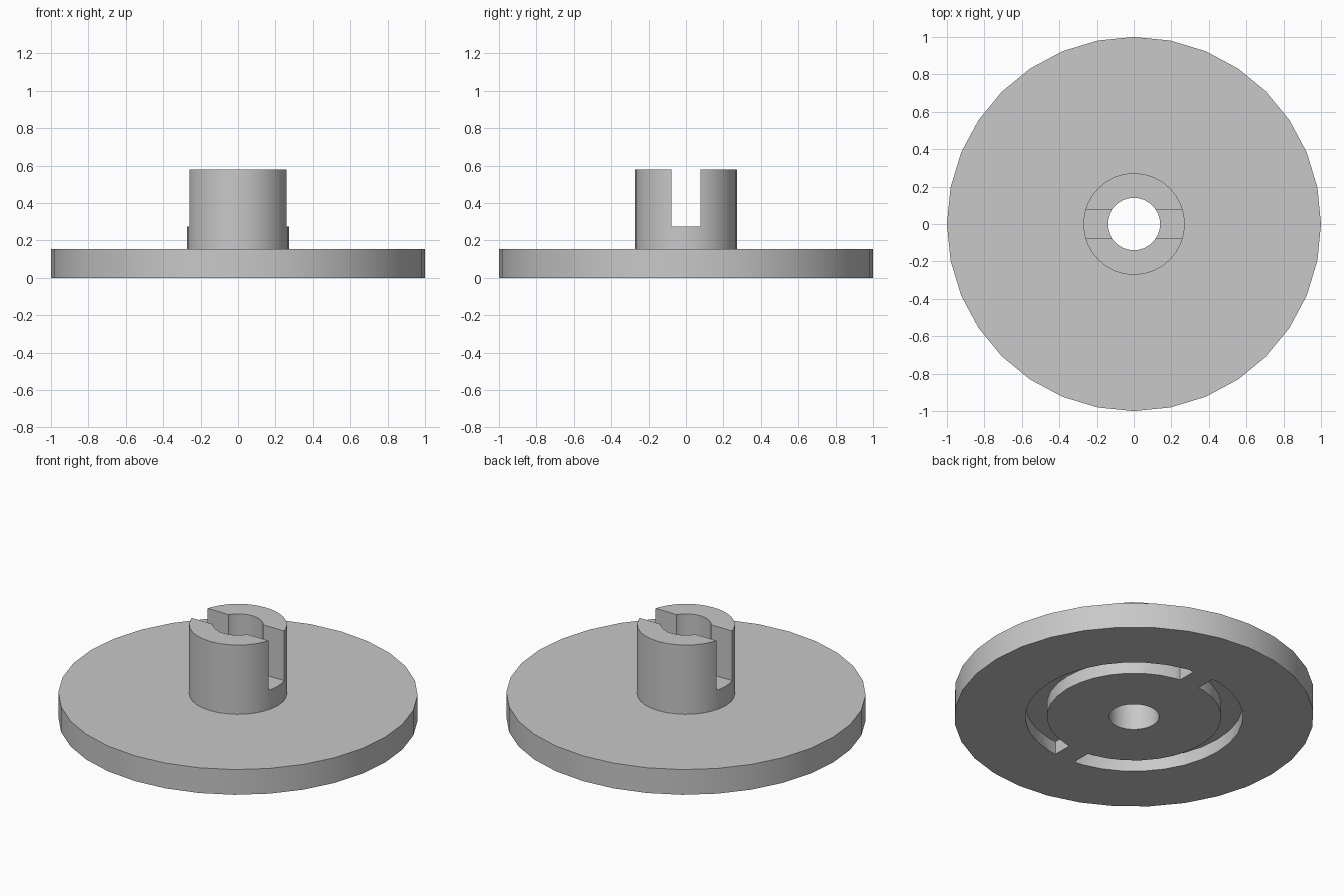
import bpy
import bmesh
from math import cos, sin, tau, radians

if "Cube" in bpy.data.objects:
    bpy.data.objects.remove(bpy.data.objects["Cube"])

SIDES = 32
BORE = 0.14
DISC_TOP = 0.155

# Single grey material
grey = bpy.data.materials.new("plain_grey")
grey.use_nodes = True
colour = (0.58, 0.58, 0.58, 1)
grey.diffuse_color = colour
grey.node_tree.nodes["Principled BSDF"].inputs["Base Color"].default_value = colour


def finish(name, bm):
    bmesh.ops.recalc_face_normals(bm, faces=bm.faces)
    mesh = bpy.data.meshes.new(name)
    bm.to_mesh(mesh)
    bm.free()
    mesh.materials.append(grey)
    obj = bpy.data.objects.new(name, mesh)
    bpy.context.collection.objects.link(obj)
    return obj


def ring(name, inner, outer, low, high):
    """Tube of rectangular section around the z axis."""
    bm = bmesh.new()
    section = [(inner, low), (outer, low), (outer, high), (inner, high)]
    loops = []
    for i in range(SIDES):
        a = tau * i / SIDES
        loops.append([bm.verts.new((r * cos(a), r * sin(a), z)) for r, z in section])
    for i, here in enumerate(loops):
        after = loops[(i + 1) % SIDES]
        for j in range(4):
            k = (j + 1) % 4
            bm.faces.new((here[j], after[j], after[k], here[k]))
    return finish(name, bm)


def box(name, half_x, half_y, low, high):
    bm = bmesh.new()
    bmesh.ops.create_cube(bm, size=2)
    for v in bm.verts:
        v.co = (v.co.x * half_x, v.co.y * half_y, high if v.co.z > 0 else low)
    return finish(name, bm)


def activate(obj):
    bpy.ops.object.select_all(action="DESELECT")
    obj.select_set(True)
    bpy.context.view_layer.objects.active = obj


def cut(obj, cutter):
    """Subtract the cutter and discard it."""
    cutter.hide_render = True
    mod = obj.modifiers.new("cut", "BOOLEAN")
    mod.operation = "DIFFERENCE"
    mod.solver = "EXACT"
    mod.object = cutter
    activate(obj)
    bpy.ops.object.modifier_apply(modifier=mod.name)
    bpy.data.objects.remove(cutter)


# Flange disc, with a ring groove underneath broken by two bridges
flange_disc = ring("flange_disc", BORE, 1.0, 0, DISC_TOP)
groove = ring("groove_cutter", 0.486, 0.606, -0.05, 0.08)
cut(groove, box("bridge_cutter", 0.068, 1, -0.2, 0.2))
cut(flange_disc, groove)

# Hub, with a drive slot across its top
hub = ring("slotted_hub", BORE, 0.272, DISC_TOP, 0.58)
cut(hub, box("slot_cutter", 1, 0.077, 0.275, 1))

for part in (flange_disc, hub):
    activate(part)
    bpy.ops.object.shade_smooth_by_angle(angle=radians(30))
